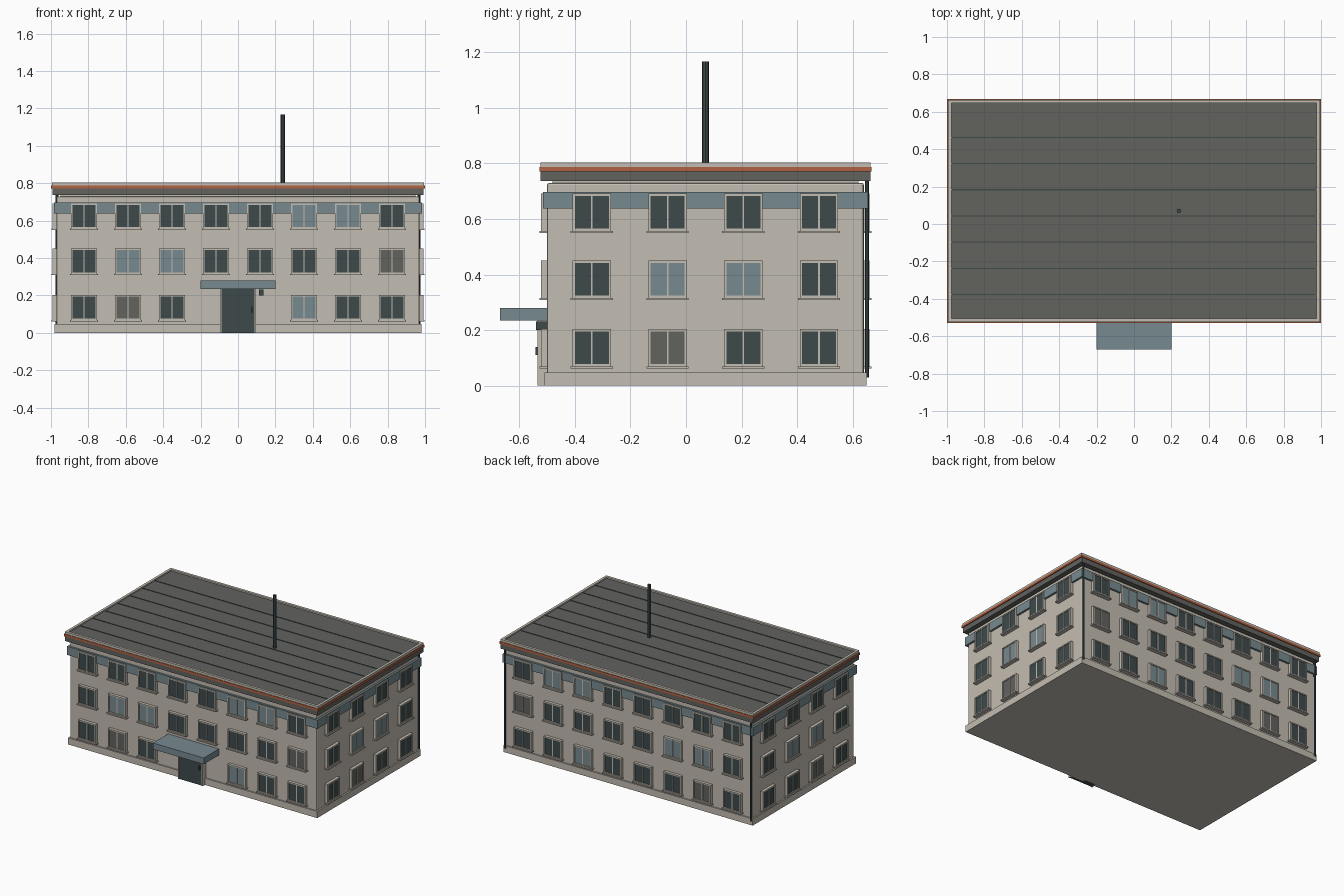
import bpy, bmesh, math
from mathutils import Matrix, Vector

if "Cube" in bpy.data.objects:
    bpy.data.objects.remove(bpy.data.objects["Cube"])

CY = 0.07            # building centre in y
HX, HY = 0.97, 0.57  # wall half sizes


def srgb(r, g, b):
    f = lambda c: c / 12.92 if c <= 0.04045 else ((c + 0.055) / 1.055) ** 2.4
    return (f(r / 255), f(g / 255), f(b / 255), 1)


def material(name, *rgb):
    m = bpy.data.materials.new(name)
    m.diffuse_color = srgb(*rgb)
    m.use_nodes = True
    m.node_tree.nodes["Principled BSDF"].inputs["Base Color"].default_value = m.diffuse_color
    return m


BEIGE = material("beige plaster", 196, 189, 178)
BLUE = material("slate blue", 119, 138, 144)
DARK = material("dark teal", 62, 74, 75)
GREY = material("roof grey", 98, 99, 95)
RUST = material("rust orange", 176, 98, 66)


def add_box(bm, lo, hi, mat=0, xf=Matrix()):
    lo, hi = Vector(lo), Vector(hi)
    m = xf @ Matrix.Translation((lo + hi) / 2) @ Matrix.Diagonal((*(hi - lo), 1))
    for v in bmesh.ops.create_cube(bm, size=1, matrix=m)["verts"]:
        for f in v.link_faces:
            f.material_index = mat


def finish(bm, name, mats, bevel=0):
    bmesh.ops.recalc_face_normals(bm, faces=bm.faces)
    me = bpy.data.meshes.new(name)
    bm.to_mesh(me)
    bm.free()
    ob = bpy.data.objects.new(name, me)
    bpy.context.collection.objects.link(ob)
    for m in mats:
        me.materials.append(m)
    if bevel:
        mod = ob.modifiers.new("bevel", "BEVEL")
        mod.width, mod.segments = bevel, 2
    return ob


def box(name, lo, hi, mat, bevel=0):
    bm = bmesh.new()
    add_box(bm, lo, hi)
    return finish(bm, name, [mat], bevel)


def slab(name, hx, hy, z0, z1, mat, bevel=0):
    return box(name, (-hx, CY - hy, z0), (hx, CY + hy, z1), mat, bevel)


def rim(name, hx, hy, w, z0, z1, mat):
    bm = bmesh.new()
    for s in (-1, 1):
        a, b = sorted((s * hy, s * (hy - w)))
        add_box(bm, (-hx, CY + a, z0), (hx, CY + b, z1))
        a, b = sorted((s * hx, s * (hx - w)))
        add_box(bm, (a, CY - hy + w, z0), (b, CY + hy - w, z1))
    return finish(bm, name, [mat])


def cylinder(name, x, y, z0, z1, r, mat, sides=8):
    bm = bmesh.new()
    bmesh.ops.create_cone(bm, cap_ends=True, segments=sides, radius1=r, radius2=r,
                          depth=z1 - z0, matrix=Matrix.Translation((x, y, (z0 + z1) / 2)))
    return finish(bm, name, [mat])


# walls, plinth and painted band
slab("walls", HX, HY, 0.02, 0.73, BEIGE, 0.008)
slab("plinth", 0.98, 0.58, 0, 0.047, BEIGE)
slab("blue_band", 0.984, 0.584, 0.637, 0.698, BLUE)

# roof
slab("roof_core", 0.95, 0.55, 0.72, 0.74, BEIGE)
slab("roof_slab", 0.993, 0.593, 0.736, 0.772, GREY)
slab("rust_trim", 1.0, 0.598, 0.771, 0.787, RUST)
slab("roof_deck", 0.98, 0.58, 0.78, 0.793, GREY)
rim("parapet", 0.995, 0.594, 0.018, 0.787, 0.803, BEIGE)
bm = bmesh.new()
for i in range(7):
    y = 0.463 - 0.14 * i
    add_box(bm, (-0.977, y - 0.003, 0.79), (0.977, y + 0.003, 0.796))
finish(bm, "roof_seams", [DARK])
cylinder("roof_mast", 0.24, CY, 0.785, 1.167, 0.012, DARK)

# windows: local x runs along the wall, local -y points outwards
ROWS = (0.0695, 0.316, 0.557)
W, H = 0.069, 0.134


def window(bm, xf, u, z, pane):
    fr = 0.008
    add_box(bm, (u - W + fr, -0.016, z + fr), (u + W - fr, 0.005, z + H - fr), pane, xf)
    for s in (-1, 1):
        a, b = sorted((u + s * W, u + s * (W - fr)))
        add_box(bm, (a, -0.021, z), (b, 0.005, z + H), 0, xf)
    for a in (z, z + H - fr):
        add_box(bm, (u - W + fr, -0.021, a), (u + W - fr, 0.005, a + fr), 0, xf)
    add_box(bm, (u - 0.003, -0.019, z + fr), (u + 0.003, 0, z + H - fr), 0, xf)
    add_box(bm, (u - 0.076, -0.028, z - 0.008), (u + 0.076, 0.005, z), 0, xf)


def facade(name, xf, pitch, patterns):
    bm = bmesh.new()
    for z, row in zip(ROWS, patterns):
        for i, c in enumerate(row):
            if c != "-":
                window(bm, xf, (i - (len(row) - 1) / 2) * pitch, z, "_dbg".index(c))
    finish(bm, name, [BEIGE, DARK, BLUE, GREY])


def wall_frame(angle, dist):
    return (Matrix.Translation((0, CY, 0)) @ Matrix.Rotation(math.radians(angle), 4, "Z")
            @ Matrix.Translation((0, -dist, 0)))


# d = dark pane, b = blue pane, g = grey pane; bottom row first
FRONT = ("dgd--bdd", "dbbddddg", "dddddbbd")
BACK = ("dgdddbdd", "dbbddddg", "dddddbbd")
SIDE = ("dgdd", "dbbd", "dddd")
facade("front_windows", wall_frame(0, HY), 0.2353, FRONT)
facade("back_windows", wall_frame(180, HY), 0.2353, [r[::-1] for r in BACK])
facade("right_windows", wall_frame(90, HX), 0.2725, SIDE)
facade("left_windows", wall_frame(-90, HX), 0.2725, [r[::-1] for r in SIDE])

# entrance: door, jambs, handle, lamp and canopy
box("door", (-0.09, -0.53, 0), (0.09, -0.49, 0.237), DARK)
for s, n in ((-1, "left"), (1, "right")):
    box(n + "_door_jamb", (s * 0.093 - 0.004, -0.535, 0), (s * 0.093 + 0.004, -0.49, 0.237), BEIGE)
box("door_handle", (0.07, -0.542, 0.11), (0.077, -0.528, 0.14), DARK)
box("wall_lamp", (0.113, -0.54, 0.2), (0.135, -0.495, 0.232), DARK)
box("canopy", (-0.2, -0.67, 0.235), (0.2, -0.495, 0.28), BLUE)

# rear drainpipes
for s, n in ((-1, "left"), (1, "right")):
    cylinder(n + "_drainpipe", s * 0.968, 0.651, 0.03, 0.74, 0.007, DARK)
